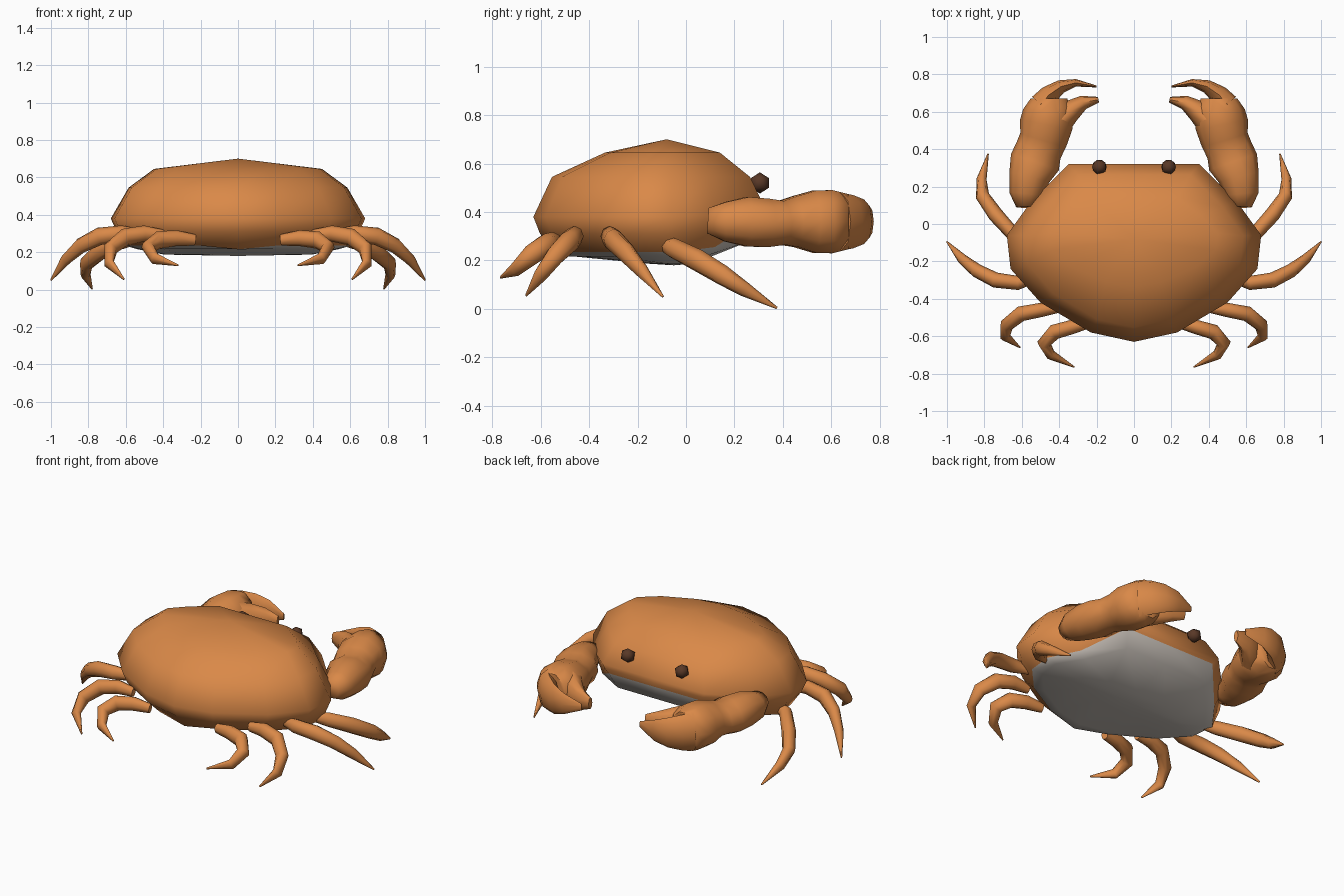
import bpy, bmesh
from math import cos, sin, pi, radians
from mathutils import Vector

if "Cube" in bpy.data.objects:
    bpy.data.objects.remove(bpy.data.objects["Cube"])


def material(name, rgb):
    m = bpy.data.materials.new(name)
    m.diffuse_color = (*rgb, 1)
    m.use_nodes = True
    m.node_tree.nodes["Principled BSDF"].inputs["Base Color"].default_value = m.diffuse_color
    return m


SHELL = material("shell_orange", (0.70, 0.25, 0.065))
DARK = material("eye_brown", (0.10, 0.04, 0.02))
PALE = material("belly_grey", (0.60, 0.55, 0.50))


def finish(name, bm, mats, mirror=False, angle=70):
    bmesh.ops.recalc_face_normals(bm, faces=bm.faces)
    me = bpy.data.meshes.new(name)
    bm.to_mesh(me)
    bm.free()
    ob = bpy.data.objects.new(name, me)
    bpy.context.collection.objects.link(ob)
    for m in mats:
        me.materials.append(m)
    bpy.ops.object.select_all(action='DESELECT')
    ob.select_set(True)
    bpy.context.view_layer.objects.active = ob
    bpy.ops.object.shade_smooth_by_angle(angle=radians(angle))
    if mirror:
        mod = ob.modifiers.new("mirror", 'MIRROR')
        mod.use_mirror_merge = False
    return ob


def bridge(bm, a, b, mat=0):
    n = len(a)
    for i in range(n):
        bm.faces.new((a[i], a[(i + 1) % n], b[(i + 1) % n], b[i])).material_index = mat


def fan(bm, ring, tip, mat=0):
    v = bm.verts.new(tip)
    for i in range(len(ring)):
        bm.faces.new((ring[i], ring[(i + 1) % len(ring)], v)).material_index = mat


def tube(name, stations, sides=8):
    """Loft ellipses along a path; station = (x, y, z, half width, half height)."""
    bm = bmesh.new()
    pts = [Vector(s[:3]) for s in stations]
    rings = []
    for i, (p, s) in enumerate(zip(pts, stations)):
        t = (pts[min(i + 1, len(pts) - 1)] - pts[max(i - 1, 0)]).normalized()
        side = t.cross(Vector((0, 0, 1))).normalized()
        up = side.cross(t)
        rings.append([bm.verts.new(p + side * s[3] * cos(2 * pi * k / sides)
                                   + up * s[4] * sin(2 * pi * k / sides))
                      for k in range(sides)])
    for a, b in zip(rings, rings[1:]):
        bridge(bm, a, b)
    bm.faces.new(rings[0])
    bm.faces.new(rings[-1])
    return finish(name, bm, [SHELL], mirror=True)


# Carapace outline, half of it, from rear centre to front centre
half = [(0, -.63), (.23, -.58), (.50, -.42), (.66, -.24), (.68, -.06),
        (.55, .12), (.35, .32), (0, .32)]
outline = half + [(-x, y) for x, y in half[-2:0:-1]]


def body_ring(bm, sx, sy, z, dy=0.0, rise=0.0, push=0.0, drop=0.0):
    """Scaled outline; rise and push lift and advance the front, drop lowers the rear."""
    ring = []
    for x, y in outline:
        q = (max(0, y) / .32) ** 2
        zz = z + rise * q - (drop if x == 0 and y < 0 else 0)
        ring.append(bm.verts.new((x * sx, -.08 + (y + .08) * sy + dy + push * q, zz)))
    return ring


# Body: domed shell above, pale shallow bowl below
bm = bmesh.new()
top = [body_ring(bm, .89, .85, .235, .025, .145, .03, .02),
       body_ring(bm, .955, .95, .31, 0, .095, .018),
       body_ring(bm, 1, 1, .38, 0, .05),
       body_ring(bm, .86, .86, .545),
       body_ring(bm, .66, .50, .645, .02)]
for a, b in zip(top, top[1:]):
    bridge(bm, a, b)
fan(bm, top[-1], (0, -.08, .70))
belly = [top[0],
         body_ring(bm, .80, .76, .217, .03, .065, .015),
         body_ring(bm, .58, .20, .187, .03)]
for a, b in zip(belly, belly[1:]):
    bridge(bm, a, b, 1)
fan(bm, belly[-1], (0, -.05, .18), 1)
finish("body", bm, [SHELL, PALE])

# Walking legs: path points, sharing one taper
legs = {
    "front_leg": [(.56, -.09, .265), (.65, -.05, .25), (.74, .05, .20),
                  (.81, .15, .14), (.815, .24, .082), (.78, .375, .004)],
    "second_leg": [(.53, -.29, .295), (.62, -.315, .30), (.74, -.30, .285),
                   (.84, -.25, .235), (.92, -.185, .16), (1.0, -.095, .05)],
    "third_leg": [(.40, -.45, .29), (.50, -.46, .30), (.605, -.48, .28),
                  (.68, -.54, .22), (.69, -.60, .14), (.61, -.66, .055)],
    "rear_leg": [(.23, -.53, .265), (.33, -.55, .275), (.425, -.577, .265),
                 (.48, -.635, .225), (.445, -.70, .165), (.32, -.765, .13)],
}
taper = [(.024, .03), (.038, .043), (.041, .047), (.037, .042), (.027, .031), (.004, .005)]
for name, path in legs.items():
    tube(name, [(*p, *t) for p, t in zip(path, taper)])

# Claws: arm flowing into the hand, and two pincers
tube("claw_arm", [(.575, .09, .365, .055, .055), (.575, .16, .36, .092, .085),
                  (.56, .25, .36, .11, .107), (.53, .33, .355, .135, .105),
                  (.51, .395, .355, .125, .095), (.485, .45, .36, .128, .11),
                  (.47, .53, .36, .142, .135), (.455, .60, .36, .138, .137),
                  (.455, .67, .36, .098, .12)], sides=10)
tube("outer_pincer", [(.50, .64, .36, .06, .12), (.455, .69, .36, .052, .11),
                      (.39, .735, .36, .036, .092), (.31, .755, .36, .02, .065),
                      (.20, .735, .36, .005, .02)])
tube("inner_pincer", [(.42, .53, .36, .08, .115), (.34, .605, .36, .06, .095),
                      (.27, .65, .36, .038, .07), (.19, .665, .36, .015, .035)])

# Eyes
bm = bmesh.new()
bmesh.ops.create_icosphere(bm, subdivisions=1, radius=.044)
bmesh.ops.translate(bm, verts=bm.verts, vec=(.185, .305, .52))
finish("eyes", bm, [DARK], mirror=True)
